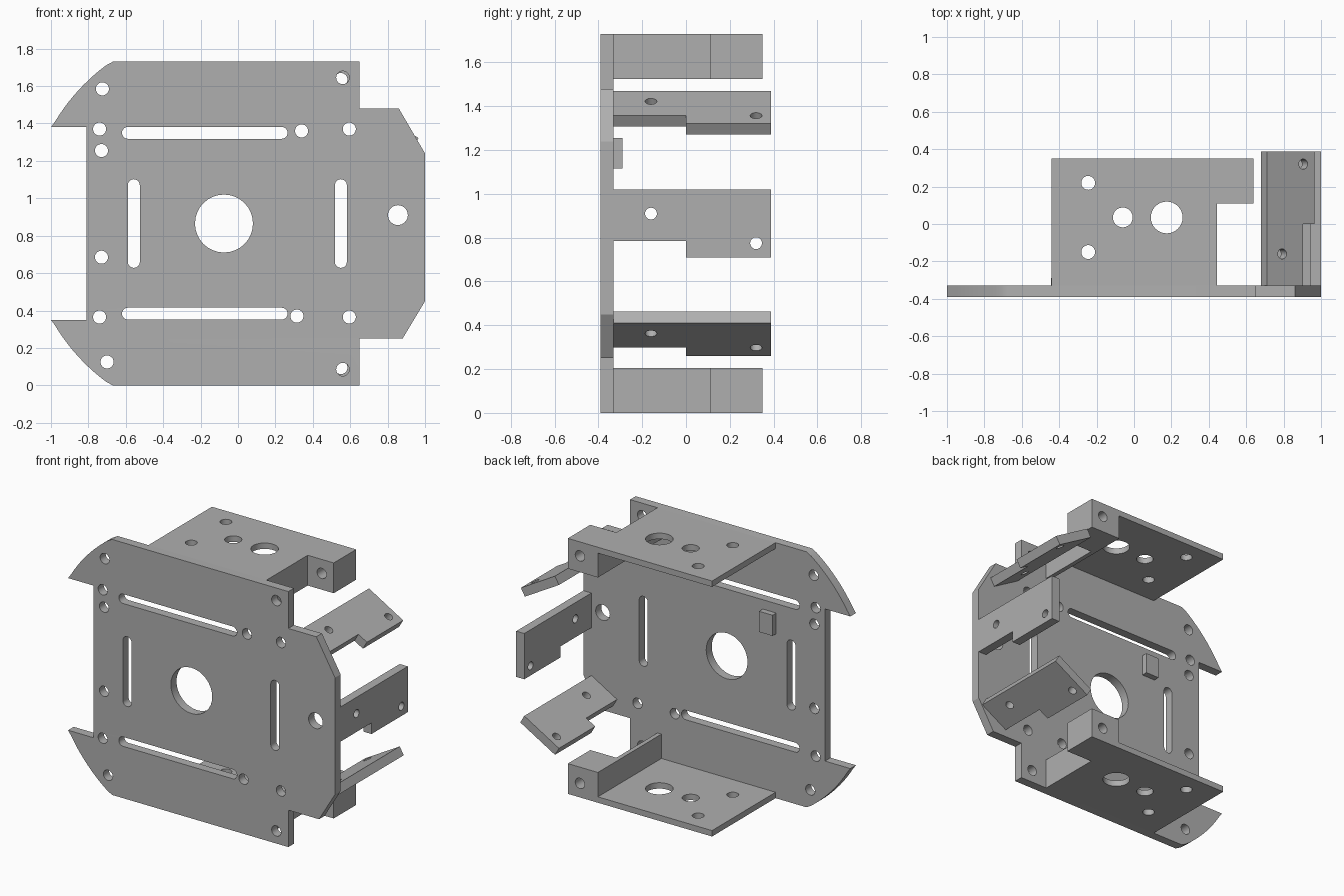
import bpy, bmesh, math
from mathutils import Matrix, Vector

cube = bpy.data.objects.get("Cube")
if cube:
    bpy.data.objects.remove(cube, do_unlink=True)

grey = bpy.data.materials.new("plain_grey")
grey.use_nodes = True
grey.diffuse_color = (0.43, 0.43, 0.43, 1)
grey.node_tree.nodes["Principled BSDF"].inputs["Base Color"].default_value = grey.diffuse_color

X, Y, Z = Vector((1, 0, 0)), Vector((0, 1, 0)), Vector((0, 0, 1))


def arc(cx, cy, r, start, end, n):
    step = math.radians(end - start) / n
    a0 = math.radians(start)
    return [(cx + r * math.cos(a0 + i * step), cy + r * math.sin(a0 + i * step))
            for i in range(n + 1)]


def hole(cx, cy, r=0.035):
    return arc(cx, cy, r, 0, 360, 32)[:-1]


def slot(x0, y0, x1, y1, r=0.032):
    """Round-ended slot between two end centres."""
    a = math.degrees(math.atan2(y1 - y0, x1 - x0))
    return arc(x1, y1, r, a - 90, a + 90, 12) + arc(x0, y0, r, a + 90, a + 270, 12)


def rect(x0, y0, x1, y1):
    return [(x0, y0), (x1, y0), (x1, y1), (x0, y1)]


def panel(name, loops, origin, u, v, depth):
    """Extrude an outline with holes from the plane (u, v) along u x v."""
    cu = bpy.data.curves.new(name, "CURVE")
    cu.dimensions = "2D"
    cu.fill_mode = "BOTH"
    cu.extrude = depth / 2
    for pts in loops:
        sp = cu.splines.new("POLY")
        sp.points.add(len(pts) - 1)
        for p, (a, b) in zip(sp.points, pts):
            p.co = (a, b, 0, 1)
        sp.use_cyclic_u = True
    tmp = bpy.data.objects.new(name + "_curve", cu)
    bpy.context.collection.objects.link(tmp)
    dg = bpy.context.evaluated_depsgraph_get()
    me = bpy.data.meshes.new_from_object(tmp.evaluated_get(dg))
    bpy.data.objects.remove(tmp, do_unlink=True)
    bpy.data.curves.remove(cu)

    n = u.cross(v)
    frame = Matrix((u, v, n)).transposed().to_4x4()
    frame.translation = Vector(origin) + n * depth / 2
    me.transform(frame)
    bm = bmesh.new()
    bm.from_mesh(me)
    bmesh.ops.remove_doubles(bm, verts=bm.verts, dist=1e-5)
    bmesh.ops.recalc_face_normals(bm, faces=bm.faces)
    bm.to_mesh(me)
    bm.free()
    me.shade_smooth()
    me.set_sharp_from_angle(angle=math.radians(30))
    me.materials.clear()
    me.materials.append(grey)
    me.name = name
    ob = bpy.data.objects.new(name, me)
    bpy.context.collection.objects.link(ob)
    return ob


# Main plate with two curved wings on its right
cx, cz, height = -0.075, 0.865, 1.73
wing = arc(cx, cz, 1.055, 124.6, 151.0, 12)
wing[0], wing[-1] = (-0.67, height), (-1.0, 1.38)
outline = [(0.65, 0), (0.65, 0.25), (0.88, 0.25), (1, 0.45), (1, 1.24),
           (0.86, 1.48), (0.65, 1.48), (0.65, height)]
outline += wing + [(-0.81, 1.38), (-0.81, 0.35)]
outline += [(x, height - z) for x, z in reversed(wing)]
small = [(-0.725, 1.585), (-0.74, 1.37), (-0.73, 1.255), (-0.73, 0.685),
         (-0.74, 0.365), (-0.7, 0.125), (0.56, 1.645), (0.56, 0.085),
         (0.595, 1.37), (0.595, 0.365), (0.34, 1.36), (0.315, 0.37)]
cuts = [hole(x, z) for x, z in small]
cuts += [hole(cx, cz, 0.155), hole(0.855, 0.91, 0.053)]
cuts += [slot(-0.588, z, 0.233, z) for z in (0.383, 1.35)]
cuts += [slot(x, 0.66, x, 1.07) for x in (-0.557, 0.55)]
panel("main_plate", [outline] + cuts, (0, -0.33, 0), X, Z, 0.06)

# Top and bottom shelves, each with a side wall and a drilled block
shelf = [(-0.44, -0.33), (0.445, -0.33), (0.445, 0.11), (0.64, 0.11),
         (0.64, 0.35), (-0.44, 0.35)]
shelf_holes = [hole(-0.245, 0.22, 0.037), hole(-0.245, -0.15, 0.037),
               hole(-0.06, 0.035, 0.053), hole(0.175, 0.035, 0.085)]
for side, z_shelf, z0, z_hole in (("top", 1.69, 1.525, 1.635), ("bottom", 0, 0, 0.095)):
    z1 = z0 + 0.205
    panel(side + "_shelf", [shelf] + shelf_holes, (0, 0, z_shelf), X, Y, 0.04)
    panel(side + "_wall", [rect(0.415, z0, 0.445, z1)], (0, 0.35, 0), X, Z, 0.68)
    panel(side + "_block", [rect(0.445, z0, 0.64, z1), hole(0.55, z_hole)],
          (0, 0.35, 0), X, Z, 0.24)


# Three stepped tabs on the left: one upright, two tilted
def tab(name, origin, v, narrow, wide, d0, d1):
    step = [(-0.33, 0), (0.388, 0), (0.388, wide), (0, wide), (0, narrow), (-0.33, narrow)]
    panel(name, [step, hole(-0.16, d0, 0.027), hole(0.32, d1, 0.027)], origin, Y, v, 0.06)


c, s = math.cos(math.radians(30)), 0.5
tab("middle_tab", (1, 0, 1.02), -Z, 0.235, 0.31, 0.11, 0.245)
tab("upper_tab", (0.71, 0, 1.47), Vector((c, 0, -s)), 0.222, 0.295, 0.095, 0.225)
tab("lower_tab", (0.97, 0, 0.41), Vector((-c, 0, -s)), 0.222, 0.3, 0.095, 0.225)

# Small raised pad on the back of the plate
panel("back_pad", [rect(-0.445, 1.115, -0.345, 1.255)], (0, -0.29, 0), X, Z, 0.04)
